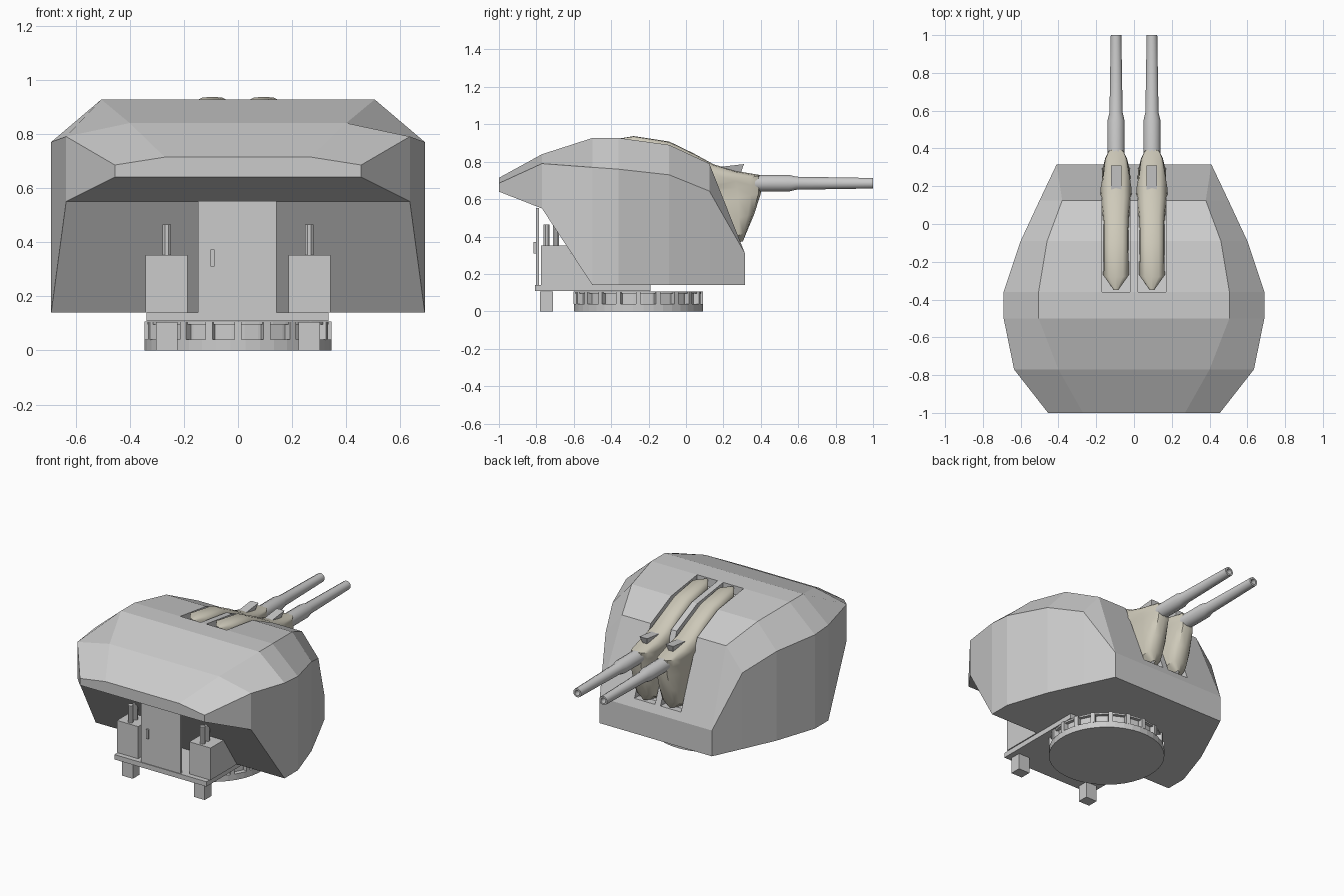
import bpy, bmesh, math
from mathutils import Matrix, Vector

if "Cube" in bpy.data.objects:
    bpy.data.objects.remove(bpy.data.objects["Cube"])

canvas = bpy.data.materials.new("canvas")
canvas.diffuse_color = (0.62, 0.59, 0.49, 1)
canvas.use_nodes = True
canvas.node_tree.nodes["Principled BSDF"].inputs["Base Color"].default_value = canvas.diffuse_color


def finish(name, bm, smooth=False, mat=None):
    bmesh.ops.remove_doubles(bm, verts=bm.verts, dist=1e-5)
    bmesh.ops.recalc_face_normals(bm, faces=bm.faces)
    me = bpy.data.meshes.new(name)
    bm.to_mesh(me)
    bm.free()
    ob = bpy.data.objects.new(name, me)
    bpy.context.collection.objects.link(ob)
    if mat:
        me.materials.append(mat)
    if smooth:
        bpy.ops.object.select_all(action='DESELECT')
        ob.select_set(True)
        bpy.context.view_layer.objects.active = ob
        bpy.ops.object.shade_smooth_by_angle(angle=math.radians(40))
    return ob


def loft(bm, rings, closed=True, caps=True):
    vs = [[bm.verts.new(p) for p in r] for r in rings]
    n = len(vs[0])
    for a, b in zip(vs, vs[1:]):
        for i in range(n if closed else n - 1):
            j = (i + 1) % n
            bm.faces.new((a[i], a[j], b[j], b[i]))
    if caps:
        bm.faces.new(vs[0])
        bm.faces.new(vs[-1])


def box(name, x, y, z):
    bm = bmesh.new()
    loft(bm, [[(x[0], y[0], h), (x[1], y[0], h), (x[1], y[1], h), (x[0], y[1], h)] for h in z])
    return finish(name, bm)


def lathe(name, profile, sides, origin, axis='Z', smooth=False):
    bm = bmesh.new()
    rings = []
    for r, h in profile:
        ring = []
        for i in range(sides):
            a = 2 * math.pi * (i + 0.5) / sides
            c, s = r * math.cos(a), r * math.sin(a)
            ring.append(Vector(origin) + Vector((c, s, h) if axis == 'Z' else (c, h, s)))
        rings.append(ring)
    loft(bm, rings)
    return finish(name, bm, smooth)


# Armoured gunhouse: y, roof x/z, shoulder x/z, bottom z
stations = [
    (-1.00, .27, .714, .455, .685, .64),
    (-.77, .40, .84, .635, .79, .55),
    (-.50, .505, .927, .69, .77, .14),
    (-.36, .505, .927, .69, .76, .14),
    (-.09, .46, .89, .60, .73, .14),
    (.125, .38, .79, .50, .643, .14),
    (.315, .41, .31, .41, .31, .14),
]
bm = bmesh.new()
loft(bm, [[(-rx, y, rz), (rx, y, rz), (sx, y, sz), (sx, y, b), (-sx, y, b), (-sx, y, sz)]
          for y, rx, rz, sx, sz, b in stations])
house = finish("gunhouse", bm)

# Slots for the guns, cut through roof and front plate
slot = [(-.36, 1.1), (-.36, .87), (-.09, .83), (.07, .745), (.25, .36), (.6, .36), (.6, 1.1)]
for s in (-1, 1):
    bm = bmesh.new()
    loft(bm, [[(s * .095 + d, y, z) for y, z in slot] for d in (-.075, .075)])
    cutter = finish("slot_cutter", bm)
    cutter.hide_render = True
    mod = house.modifiers.new("slot", 'BOOLEAN')
    mod.operation, mod.solver, mod.object = 'DIFFERENCE', 'EXACT', cutter
    bpy.context.view_layer.objects.active = house
    bpy.ops.object.modifier_apply(modifier=mod.name)
    bpy.data.objects.remove(cutter)

# Canvas bag sections: base y/z, crest y/z, half width
bag = [
    (-.35, .90, -.35, .925, .012),
    (-.27, .88, -.28, .937, .068),
    (-.09, .83, -.09, .908, .066),
    (.03, .77, .04, .845, .068),
    (.08, .72, .15, .785, .078),
    (.10, .68, .27, .75, .086),
    (.11, .66, .40, .728, .072),
    (.12, .63, .405, .685, .066),
    (.14, .58, .40, .63, .072),
    (.19, .48, .365, .52, .078),
    (.235, .385, .325, .425, .066),
    (.25, .36, .305, .375, .012),
]
for s, side in ((-1, "left"), (1, "right")):
    cx = s * .095
    bm = bmesh.new()
    rings = []
    for by, bz, cy, cz, w in bag:
        ring = []
        for i in range(9):
            t = math.pi * i / 8
            c = math.cos(t)
            h = max(0, math.sin(t)) ** .65
            x = cx + w * math.copysign(abs(c) ** .65, c)
            ring.append((x, by + (cy - by) * h, bz + (cz - bz) * h))
        rings.append(ring)
    loft(bm, rings, closed=False, caps=False)
    finish("canvas_bag_" + side, bm, True, canvas)

    # Stepped barrel with a shallow bore
    lathe("barrel_" + side, [(.046, .12), (.046, .55), (.036, .59), (.029, 1.0), (.018, 1.0), (.016, .95)],
          12, (cx, 0, .685), 'Y', True)

    # Wedge fitting on top of the bag
    bm = bmesh.new()
    loft(bm, [[(cx - a, .16, .77), (cx + a, .16, .77), (cx + a, .31, .787), (cx - a, .31, .787)]
              if top else
              [(cx - a * .6, .16, .73), (cx + a * .6, .16, .73), (cx + a * .4, .29, .73), (cx - a * .4, .29, .73)]
              for a, top in ((.028, False), (.028, True))])
    finish("bag_wedge_" + side, bm)

    # Rear machinery cabinet, pipes and step leg
    lo, hi = sorted((s * .187, s * .342))
    box("cabinet_" + side, (lo, hi), (-.775, -.5), (.14, .31))
    box("cabinet_front_" + side, (lo, hi), (-.775, -.615), (.14, .352))
    for k, y in enumerate((-.745, -.695)):
        lathe(f"pipe_{side}_{k}", [(.017, .34), (.017, .465)], 8, (s * .263, y, 0))
    box("leg_" + side, (s * .263 - .04, s * .263 + .04), (-.78, -.71), (0, .105))

# Rear door and handle
box("rear_door", (-.147, .143), (-.803, -.787), (.14, .552))
box("door_handle", (-.102, -.087), (-.815, -.80), (.31, .372))

# Platform under the gunhouse
box("platform", (-.338, .335), (-.808, -.19), (.108, .14))

# Turning ring with ribs
centre = Vector((0, -.255, 0))
lathe("base_ring", [(.346, 0), (.346, .04), (.315, .04), (.315, .105)], 40, centre)
bm = bmesh.new()
for i in range(20):
    m = (Matrix.Translation(centre) @ Matrix.Rotation(2 * math.pi * i / 20, 4, 'Z')
         @ Matrix.Translation((.324, 0, .072)) @ Matrix.Diagonal((.044, .026, .068, 1)))
    bmesh.ops.create_cube(bm, size=1, matrix=m)
finish("ring_ribs", bm)
lathe("ring_top", [(.336, .095), (.336, .106)], 40, centre)
